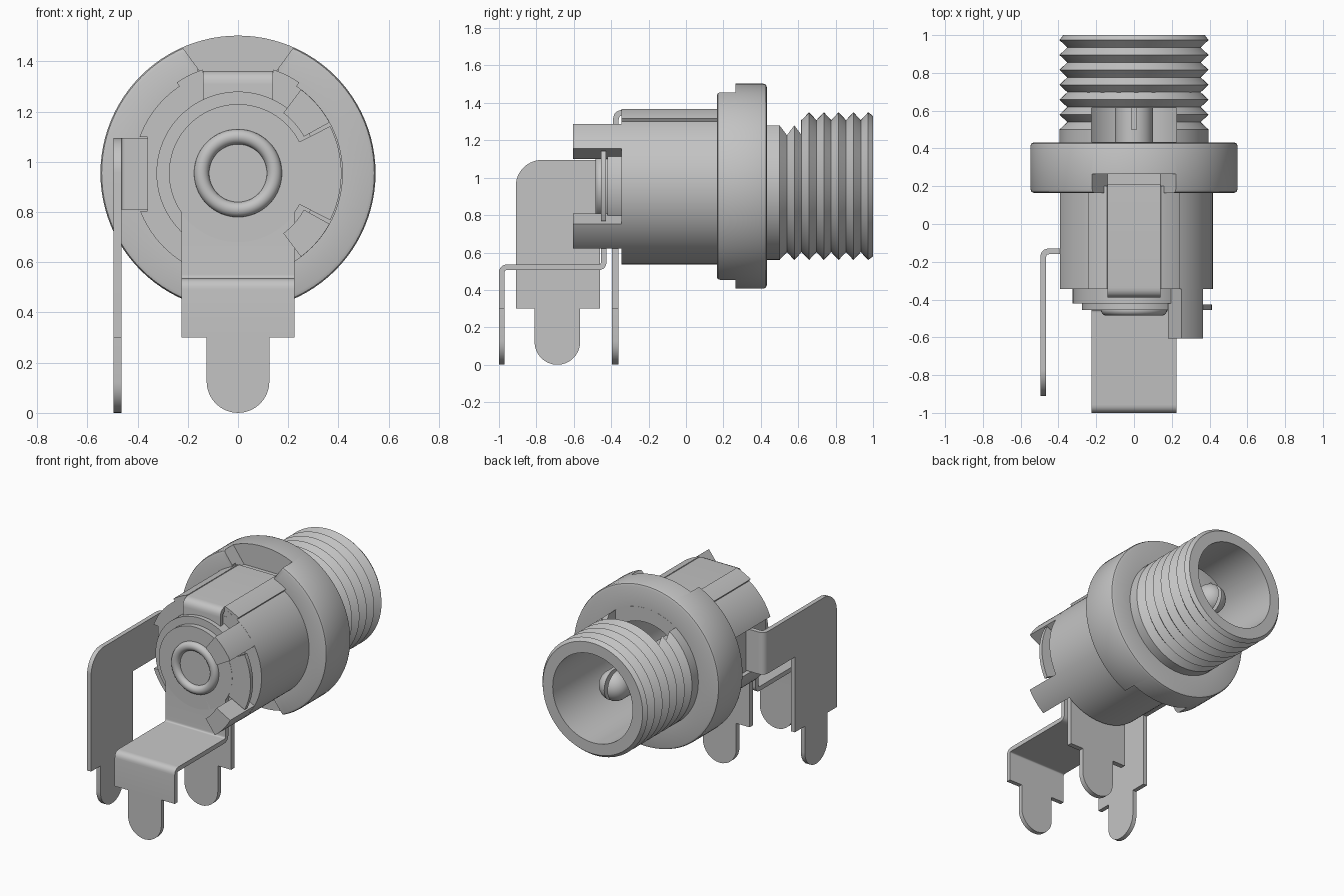
import bpy, bmesh
from math import sin, cos, pi, radians
from mathutils import Vector, Matrix

if "Cube" in bpy.data.objects:
    bpy.data.objects.remove(bpy.data.objects["Cube"])

AXIS = 0.955   # height of the barrel axis
T = 0.03       # sheet metal thickness
SEG = 96

grey = bpy.data.materials.new("plain grey")
grey.use_nodes = True
colour = (0.55, 0.55, 0.55, 1)
grey.diffuse_color = colour
grey.node_tree.nodes["Principled BSDF"].inputs["Base Color"].default_value = colour


def finish(name, bm):
    bmesh.ops.recalc_face_normals(bm, faces=bm.faces)
    mesh = bpy.data.meshes.new(name)
    bm.to_mesh(mesh)
    bm.free()
    mesh.materials.append(grey)
    ob = bpy.data.objects.new(name, mesh)
    bpy.context.collection.objects.link(ob)
    return ob


def select(ob):
    bpy.ops.object.select_all(action='DESELECT')
    ob.select_set(True)
    bpy.context.view_layer.objects.active = ob


def place(axis, a, b, c):
    return {'x': (c, a, b), 'y': (a, c, b), 'z': (a, b, c)}[axis]


def lathe(name, profile):
    """Closed (radius, y) profile turned round the barrel axis."""
    bm = bmesh.new()
    vs = [bm.verts.new((r, y, AXIS)) for r, y in profile]
    es = [bm.edges.new((vs[i], vs[(i + 1) % len(vs)])) for i in range(len(vs))
          if profile[i][0] > 0 or profile[(i + 1) % len(vs)][0] > 0]
    bmesh.ops.spin(bm, geom=vs + es, cent=(0, 0, AXIS), axis=(0, 1, 0),
                   angle=2 * pi, steps=SEG)
    bmesh.ops.remove_doubles(bm, verts=bm.verts, dist=1e-5)
    return finish(name, bm)


def plate(name, outline, axis, c0, c1):
    """Flat outline extruded along an axis."""
    bm = bmesh.new()
    face = bm.faces.new([bm.verts.new(place(axis, a, b, c0)) for a, b in outline])
    out = bmesh.ops.extrude_face_region(bm, geom=[face])
    moved = [v for v in out["geom"] if isinstance(v, bmesh.types.BMVert)]
    bmesh.ops.translate(bm, verts=moved, vec=Vector(place(axis, 0, 0, c1 - c0)))
    return finish(name, bm)


def block(name, x0, x1, y0, y1, z0, z1):
    return plate(name, [(x0, y0), (x1, y0), (x1, y1), (x0, y1)], 'z', z0, z1)


def arc(cx, cy, r, a0, a1, n=16):
    return [(cx + r * cos(radians(a0 + (a1 - a0) * i / n)),
             cy + r * sin(radians(a0 + (a1 - a0) * i / n))) for i in range(n + 1)]


def sector(name, r0, r1, a0, a1, y0, y1):
    return plate(name, arc(0, AXIS, r1, a0, a1) + arc(0, AXIS, r0, a1, a0), 'y', y0, y1)


def bent_strip(name, path, axis, c0, c1, radius=0.03):
    """Sheet metal following a path with rounded bends."""
    pts = [Vector(p) for p in path]
    line = [pts[0]]
    for p, q, s in zip(pts, pts[1:], pts[2:]):
        u, w = q + (p - q).normalized() * radius, q + (s - q).normalized() * radius
        for i in range(6):
            k = i / 5
            line.append(u * (1 - k) ** 2 + q * 2 * k * (1 - k) + w * k ** 2)
    line.append(pts[-1])
    bm = bmesh.new()
    rows = [[bm.verts.new(place(axis, p.x, p.y, c)) for c in (c0, c1)] for p in line]
    for m, n in zip(rows, rows[1:]):
        bm.faces.new((m[0], m[1], n[1], n[0]))
    ob = finish(name, bm)
    mod = ob.modifiers.new("thickness", 'SOLIDIFY')
    mod.thickness, mod.offset, mod.use_even_offset = T, 0, True
    select(ob)
    bpy.ops.object.modifier_apply(modifier=mod.name)
    return ob


def cut(ob, cutter):
    mod = ob.modifiers.new("cut", 'BOOLEAN')
    mod.operation, mod.solver, mod.object = 'DIFFERENCE', 'EXACT', cutter
    select(ob)
    bpy.ops.object.modifier_apply(modifier=mod.name)
    bpy.data.objects.remove(cutter)


def tab(centre, half):
    """Solder tab outline hanging from the shoulder at z = 0.3."""
    return [(centre + half, 0.3)] + arc(centre, half, half, 0, -180) + [(centre - half, 0.3)]


# Housing: stepped front, barrel, flange, threaded sleeve and open bore
profile = [(0, -0.42), (0.325, -0.42), (0.325, -0.345), (0.418, -0.345), (0.418, 0.165),
           (0.53, 0.165), (0.543, 0.17), (0.548, 0.183),
           (0.548, 0.414), (0.543, 0.427), (0.53, 0.432), (0.395, 0.432)]
PITCH = 0.079
for i in range(7):
    y = 0.5 + PITCH * i
    profile += [(0.395, y), (0.353, y + PITCH / 2)] if i < 6 else [(0.395, y)]
profile += [(0.375, 1), (0.3, 1), (0.3, -0.25), (0, -0.25)]
housing = lathe("housing", profile)

# Flange notches above and below
for s in (1, -1):
    notch = [(-0.14, AXIS + s * 0.39), (0.14, AXIS + s * 0.39),
             (0.235, AXIS + s * 0.52), (0.235, AXIS + s * 0.6),
             (-0.235, AXIS + s * 0.6), (-0.235, AXIS + s * 0.52)]
    if s < 0:   # the barrel stays whole underneath
        notch[0:2] = [(-0.16, AXIS - 0.419), (0.16, AXIS - 0.419)]
    cut(housing, plate("notch_cutter", notch, 'y', 0.1, 0.265))
# Contact channel on top, side terminal slot, key slot in the thread
cut(housing, block("channel_cutter", -0.16, 0.16, -0.4, 0.2, 1.3, 1.5))
cut(housing, block("side_slot_cutter", -0.6, -0.36, -0.4, 0.164, 0.805, 1.1))
cut(housing, block("key_slot_cutter", -0.225, 0.225, 0.433, 0.615, 1.1, 1.5))

# Raised rails beside the top channel
for side, a in (("left", 56), ("right", 109)):
    sector(side + "_rail", 0.37, 0.436, a, a + 15, -0.344, 0.2)

# Two arms reaching forward on the left side
for name, a in (("upper_arm", 29), ("lower_arm", -53)):
    sector(name, 0.3, 0.417, a, a + 24, -0.605, -0.3)

# Centre pin with a split, domed tip
pin = lathe("centre_pin", [(0, -0.26), (0.1, -0.26)] +
            arc(0, 0.76, 0.1, 0, 84, 12) + [(0, 0.86)])
cut(pin, block("pin_slit_cutter", -0.012, 0.012, 0.5, 0.95, 0.8, 1.1))

# Rivet ring and its sunken centre on the front
lathe("rivet_ring", [(0.145 + 0.03 * cos(2 * pi * i / 20), -0.455 + 0.03 * sin(2 * pi * i / 20))
                     for i in range(20)])

# Front terminal: round plate, side ear, bent leg and solder tab
lathe("front_contact_plate", [(0, -0.455), (0.275, -0.455), (0.275, -0.42), (0, -0.42)])
sector("front_contact_ear", 0.2, 0.412, -27, 27, -0.454, -0.427)
bent_strip("front_terminal_leg", [(-0.44, AXIS), (-0.44, 0.521), (-0.985, 0.521), (-0.985, 0.3)],
           'x', -0.225, 0.225)
plate("front_terminal_tab", tab(0, 0.125), 'y', -1, -0.97)

# Middle terminal below the barrel face
block("middle_terminal_leg", -0.225, 0.225, -0.395, -0.36, 0.3, 0.85)
plate("middle_terminal_tab", tab(0, 0.125), 'y', -0.395, -0.36)

# Top contact spring folding down over the front
bent_strip("top_contact", [(0.21, 1.348), (-0.375, 1.348), (-0.375, 1.2)], 'x', -0.14, 0.14, 0.04)
block("top_contact_bed", -0.135, 0.135, -0.345, 0.2, 1.28, 1.335)

# Side terminal: upright plate with a tongue bent into the housing
side = ([(-0.46, 0.3)] + tab(-0.688, 0.122) + [(-0.91, 0.3)] +
        arc(-0.77, 0.955, 0.14, 180, 90) + [(-0.46, 1.095)])
plate("side_terminal", side, 'x', -0.495, -0.465)
bent_strip("side_terminal_tongue", [(-0.48, -0.46), (-0.48, -0.145), (-0.34, -0.145)],
           'z', 0.81, 1.095)

# Smooth shading on every part
for ob in [o for o in bpy.context.scene.objects if o.type == 'MESH' and grey.name in o.data.materials]:
    select(ob)
    bpy.ops.object.shade_smooth_by_angle(angle=radians(30))
